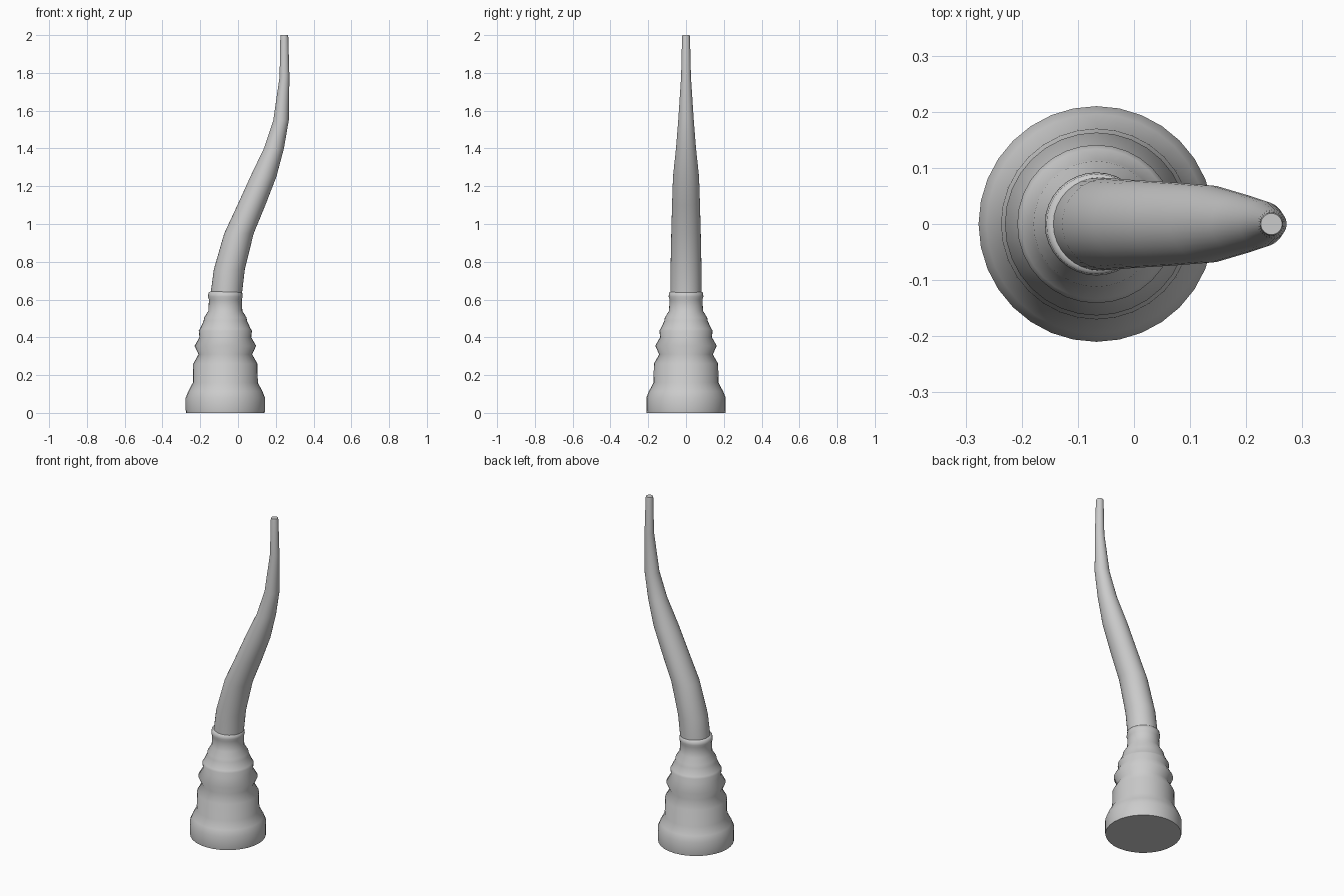
import bpy, bmesh
from math import sin, cos, pi

if "Cube" in bpy.data.objects:
    bpy.data.objects.remove(bpy.data.objects["Cube"])

SIDES = 32


def tube(name, rings):
    """Loft round horizontal rings given as (centre x, z, radius)."""
    bm = bmesh.new()
    loops = []
    for cx, z, r in rings:
        loops.append([bm.verts.new((cx + r * cos(2 * pi * i / SIDES),
                                    r * sin(2 * pi * i / SIDES), z))
                      for i in range(SIDES)])
    for a, b in zip(loops, loops[1:]):
        for i in range(SIDES):
            j = (i + 1) % SIDES
            bm.faces.new((a[i], a[j], b[j], b[i]))
    bm.faces.new(loops[0][::-1])
    bm.faces.new(loops[-1])
    mesh = bpy.data.meshes.new(name)
    bm.to_mesh(mesh)
    bm.free()
    obj = bpy.data.objects.new(name, mesh)
    bpy.context.collection.objects.link(obj)
    bpy.ops.object.select_all(action='DESELECT')
    obj.select_set(True)
    bpy.context.view_layer.objects.active = obj
    bpy.ops.object.shade_smooth_by_angle(angle=1.31)
    return obj


# Ridged socket: stacked bulges narrowing upwards
BASE_X = -0.067
profile = [(0.0, 0.208), (0.015, 0.21), (0.08, 0.21), (0.115, 0.196),
           (0.16, 0.172), (0.26, 0.17), (0.31, 0.142), (0.355, 0.163),
           (0.4, 0.137), (0.435, 0.141), (0.445, 0.134), (0.487, 0.115),
           (0.505, 0.112), (0.54, 0.09), (0.6, 0.087), (0.615, 0.092),
           (0.638, 0.089), (0.642, 0.08)]
tube("ridged_base", [(BASE_X, z, r) for z, r in profile])

# Curved tapering horn rising out of the socket
tube("horn", [(-0.066, 0.55, 0.083), (-0.061, 0.64, 0.083),
              (-0.046, 0.76, 0.082), (0.005, 0.95, 0.078),
              (0.071, 1.1, 0.074), (0.134, 1.25, 0.069),
              (0.19, 1.4, 0.053), (0.228, 1.55, 0.041),
              (0.246, 1.78, 0.026), (0.245, 1.99, 0.021),
              (0.245, 2.0, 0.019)])
